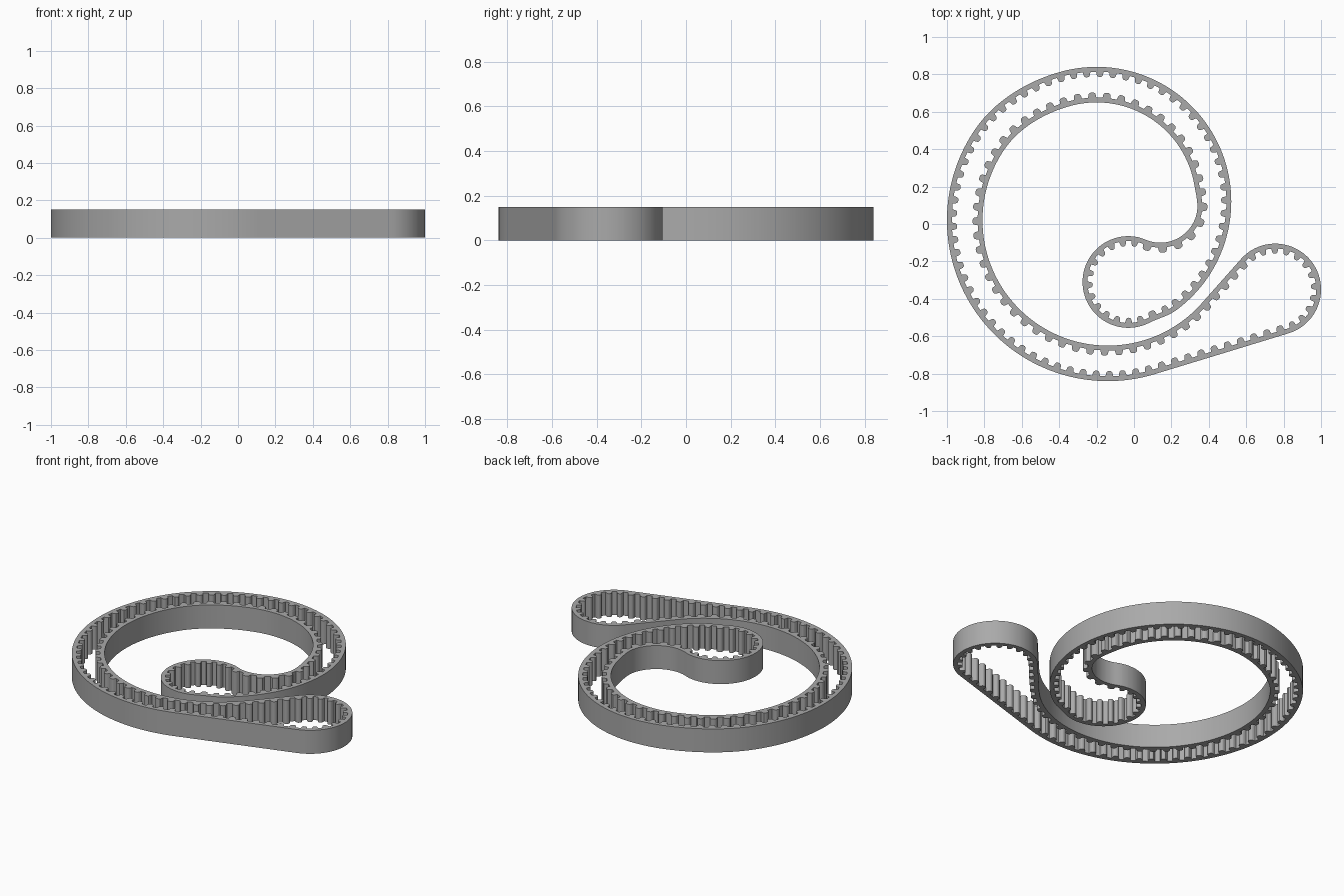
import bpy
import bmesh
from math import radians, ceil
from mathutils import Vector, Matrix
from mathutils.geometry import interpolate_bezier

if "Cube" in bpy.data.objects:
    bpy.data.objects.remove(bpy.data.objects["Cube"])

HEIGHT, BACKING, TOOTH, PITCH = 0.15, 0.026, 0.028, 0.0735

# Smooth side of the belt: arcs of (centre x, centre y, radius, start, end) in degrees
ARCS = [
    (0.755, -0.35, 0.245, -73, 138.5),    # right end loop
    (-0.14, 0.02, 0.67, -41.5, -215),     # inner run, wide part
    (-0.2, 0.12, 0.53, 105, 10),          # inner run, tight part
    (0.14, 0.1, 0.2, -15, -105),          # bend into the centre
    (-0.03, -0.31, 0.245, 77, 297),       # centre end loop
    (-0.2, 0.12, 0.72, -54, 105),         # outer run, tight part
    (-0.14, 0.02, 0.86, 145, 286.9),      # outer run, wide part
]


def polar(angle):
    return Matrix.Rotation(radians(angle), 2) @ Vector((1, 0))


def arc_points(arc):
    x, y, r, a, b = arc
    n = ceil(abs(b - a))
    return [Vector((x, y)) + r * polar(a + (b - a) * i / n) for i in range(n + 1)]


def heading(arc, angle):
    return polar(angle + (90 if arc[4] > arc[3] else -90))


def closed_path():
    """Join the arcs with tangent bridges into one closed line."""
    path = []
    for i, arc in enumerate(ARCS):
        following = ARCS[(i + 1) % len(ARCS)]
        path += arc_points(arc)
        p, q = path[-1], arc_points(following)[0]
        h = (q - p).length / 3
        bridge = interpolate_bezier(p, p + h * heading(arc, arc[4]),
                                    q - h * heading(following, following[3]), q, 24)
        path += [Vector(v[:2]) for v in bridge[1:-1]]
    return path


path = closed_path()
marks = [0.0]
for i, p in enumerate(path):
    marks.append(marks[-1] + (path[(i + 1) % len(path)] - p).length)
length = marks[-1]


def at(s):
    """Point at a distance along the closed line."""
    s %= length
    lo, hi = 0, len(path)
    while hi - lo > 1:
        mid = (lo + hi) // 2
        lo, hi = (mid, hi) if marks[mid] <= s else (lo, mid)
    t = (s - marks[lo]) / (marks[hi] - marks[lo])
    return path[lo].lerp(path[hi % len(path)], t)


# Rounded tooth outline over one pitch: (fraction of pitch, fraction of tooth depth)
half = [(0, 0), (0.21, 0), (0.24, 0.35), (0.27, 0.68), (0.32, 0.87), (0.4, 0.97)]
profile = half + [(0.5, 1)] + [(1 - u, h) for u, h in reversed(half[1:])]

# Belt cross-strip: smooth edge and toothed edge, bottom and top
bm = bmesh.new()
teeth = round(length / PITCH)
step = length / teeth
rings = []
for k in range(teeth):
    for u, h in profile:
        s = (k + u) * step
        p = at(s)
        along = (at(s + 0.012) - at(s - 0.012)).normalized()
        inward = Vector((-along.y, along.x))
        q = p + inward * (BACKING + TOOTH * h)
        rings.append([bm.verts.new((v.x, v.y, z)) for v, z in
                      ((p, 0), (p, HEIGHT), (q, HEIGHT), (q, 0))])
for i, ring in enumerate(rings):
    after = rings[(i + 1) % len(rings)]
    for j in range(4):
        k = (j + 1) % 4
        bm.faces.new((ring[j], after[j], after[k], ring[k]))
bmesh.ops.recalc_face_normals(bm, faces=bm.faces)
mesh = bpy.data.meshes.new("toothed_belt")
bm.to_mesh(mesh)
bm.free()

belt = bpy.data.objects.new("toothed_belt", mesh)
bpy.context.collection.objects.link(belt)

# Plain grey material
grey = bpy.data.materials.new("grey")
grey.use_nodes = True
colour = (0.4, 0.4, 0.4, 1)
grey.diffuse_color = colour
grey.node_tree.nodes["Principled BSDF"].inputs["Base Color"].default_value = colour
mesh.materials.append(grey)

bpy.ops.object.select_all(action="DESELECT")
belt.select_set(True)
bpy.context.view_layer.objects.active = belt
bpy.ops.object.shade_smooth_by_angle(angle=radians(30))
